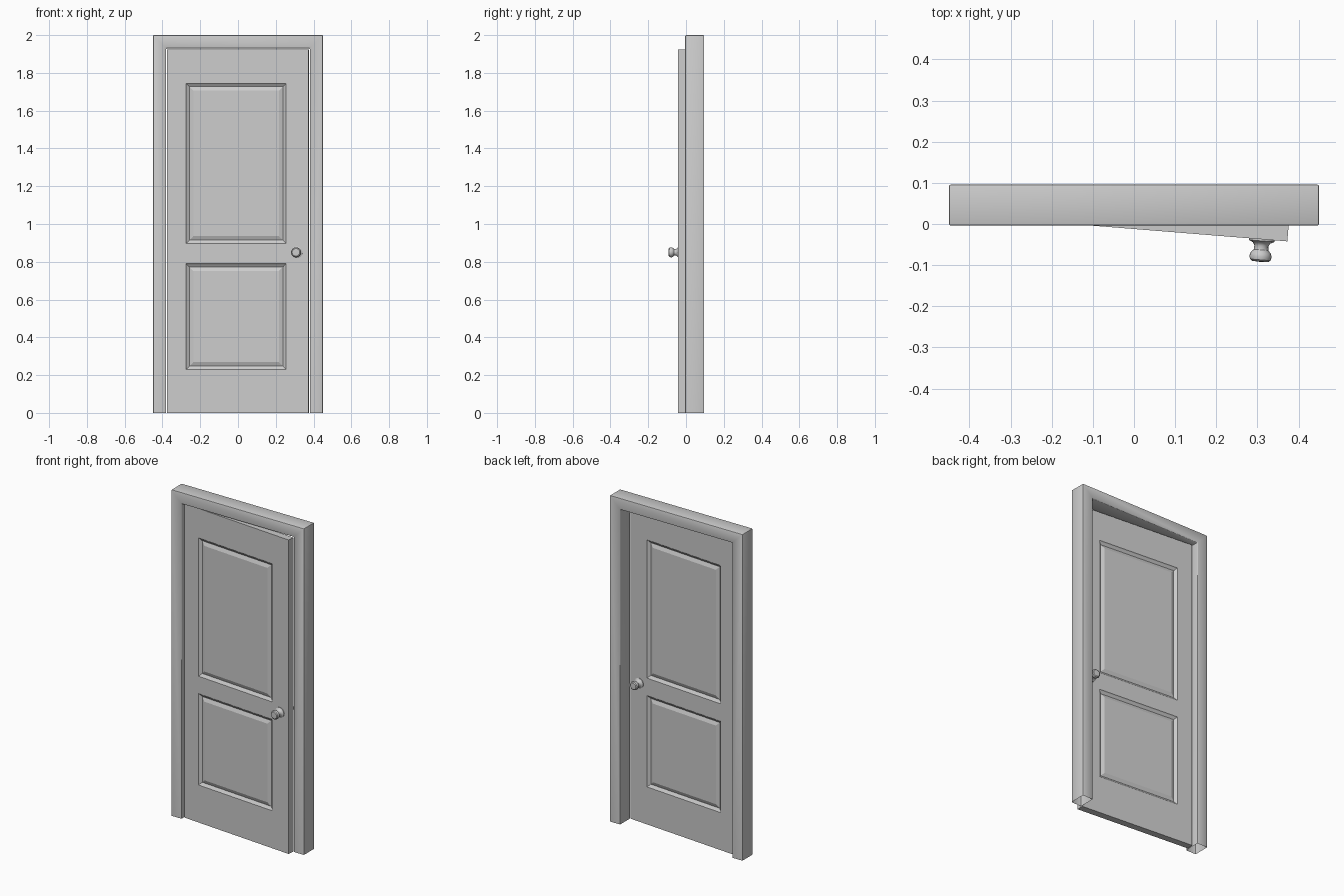
import bpy, bmesh, math
from mathutils import Matrix, Vector

if "Cube" in bpy.data.objects:
    bpy.data.objects.remove(bpy.data.objects["Cube"])

HINGE = Matrix.Translation((-0.375, 0.018, 0)) @ Matrix.Rotation(math.radians(-4.6), 4, 'Z')
THICK = 0.042


def make(name, bm, smooth=None):
    bmesh.ops.recalc_face_normals(bm, faces=bm.faces)
    me = bpy.data.meshes.new(name)
    bm.to_mesh(me)
    bm.free()
    ob = bpy.data.objects.new(name, me)
    bpy.context.collection.objects.link(ob)
    if smooth:
        bpy.ops.object.select_all(action='DESELECT')
        ob.select_set(True)
        bpy.context.view_layer.objects.active = ob
        bpy.ops.object.shade_smooth_by_angle(angle=math.radians(smooth))
    return ob


# Door frame: one upside-down U, softened edges, open at the feet
bm = bmesh.new()
outline = [(-.45, 0), (-.45, 2), (.45, 2), (.45, 0), (.38, 0), (.38, 1.93), (-.38, 1.93), (-.38, 0)]
face = bm.faces.new([bm.verts.new((x, -0.004, z)) for x, z in outline])
ext = bmesh.ops.extrude_face_region(bm, geom=[face])
bmesh.ops.translate(bm, verts=[v for v in ext['geom'] if isinstance(v, bmesh.types.BMVert)], vec=(0, 0.1, 0))
bmesh.ops.recalc_face_normals(bm, faces=bm.faces)
feet = [f for f in bm.faces if all(v.co.z < 1e-4 for v in f.verts)]
bmesh.ops.bevel(bm, geom=[e for e in bm.edges if not all(v.co.z < 1e-4 for v in e.verts)],
                offset=0.005, segments=2, profile=0.5, affect='EDGES')
feet = [f for f in bm.faces if all(v.co.z < 1e-4 for v in f.verts)]
bmesh.ops.delete(bm, geom=feet, context='FACES_ONLY')
make("door_frame", bm, 40)

# Door leaf: slab cut into rails and stiles, two grooved panels on each side
bm = bmesh.new()
bmesh.ops.create_cube(bm, size=1, matrix=Matrix.Translation((.375, THICK / 2, .9625))
                      @ Matrix.Diagonal((.75, THICK, 1.925, 1)))
cuts = [((x, 0, 0), (1, 0, 0)) for x in (.10, .632)]
cuts += [((0, 0, z), (0, 0, 1)) for z in (.23, .79, .897, 1.745)]
for co, no in cuts:
    bmesh.ops.bisect_plane(bm, geom=bm.verts[:] + bm.edges[:] + bm.faces[:], plane_co=co, plane_no=no)
bm.normal_update()
panels = []
for f in bm.faces:
    c = f.calc_center_median()
    if abs(f.normal.y) > .9 and .1 < c.x < .632 and (.23 < c.z < .79 or .897 < c.z < 1.745):
        panels.append(f)
for width, depth in ((.004, -.004), (.013, -.009), (.022, .009)):
    bmesh.ops.inset_region(bm, faces=panels, thickness=width, depth=depth, use_even_offset=True)
make("door_leaf", bm).matrix_world = HINGE


# Knobs: lathe profile (radius, distance from the door face)
PROFILE = [(.031, 0), (.031, .004), (.021, .009), (.017, .016), (.018, .026),
           (.025, .034), (.027, .042), (.025, .050), (.020, .054), (0, .055)]


def knob(name, y, side):
    bm = bmesh.new()
    vs = [bm.verts.new((r, 0, h)) for r, h in PROFILE]
    es = [bm.edges.new(p) for p in zip(vs, vs[1:])]
    bmesh.ops.spin(bm, geom=vs + es, cent=(0, 0, 0), axis=(0, 0, 1), angle=2 * math.pi, steps=16)
    bmesh.ops.remove_doubles(bm, verts=bm.verts, dist=1e-5)
    ob = make(name, bm, 35)
    ob.matrix_world = HINGE @ Matrix.Translation((.688, y, .85)) @ Matrix.Rotation(-side * math.pi / 2, 4, 'X')


knob("front_knob", 0, -1)
knob("back_knob", THICK, 1)
